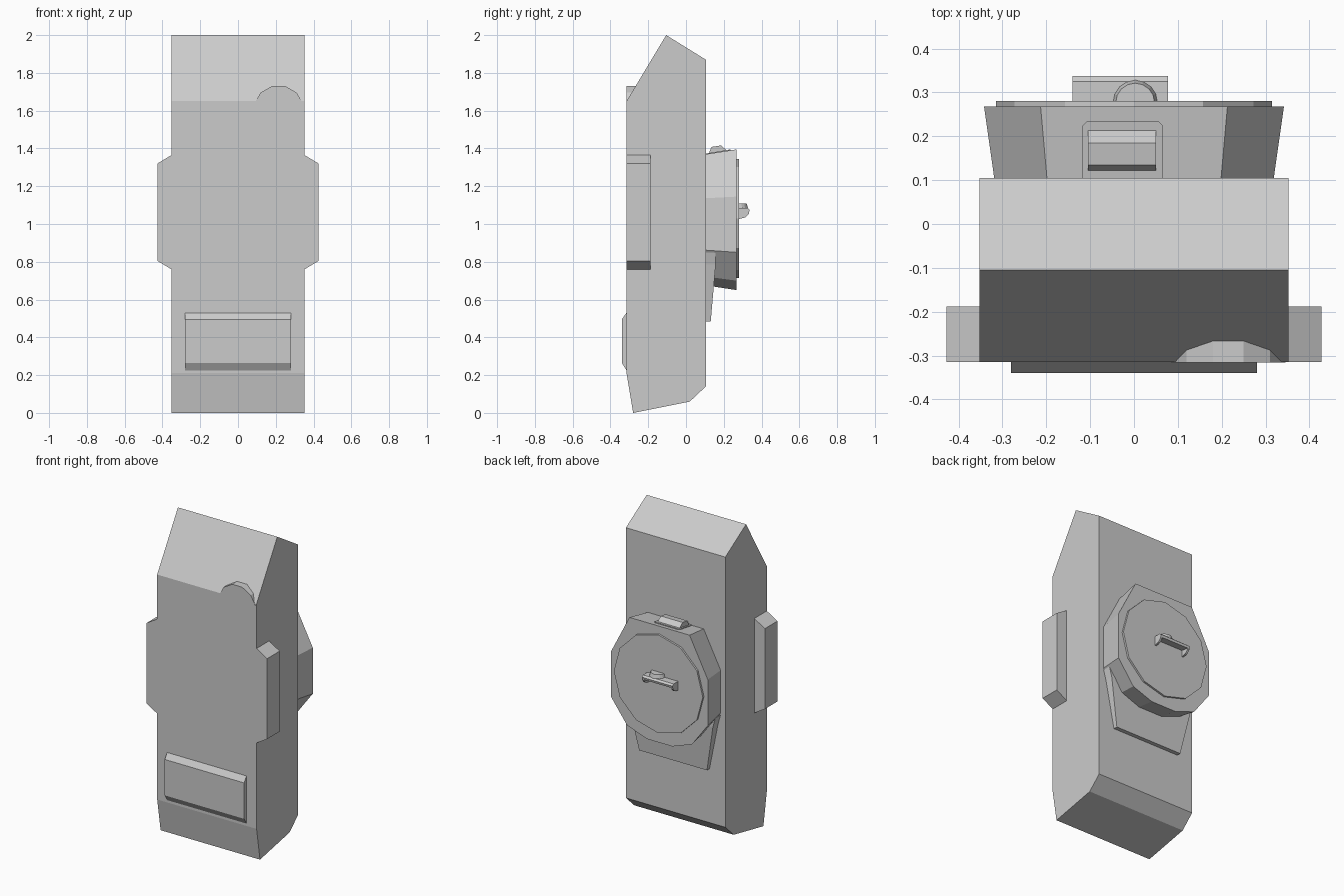
import bpy, bmesh, math

if "Cube" in bpy.data.objects:
    bpy.data.objects.remove(bpy.data.objects["Cube"])


def loft(name, rings):
    """Closed solid skinned through rings of 3D points."""
    bm = bmesh.new()
    vs = [[bm.verts.new(p) for p in r] for r in rings]
    n = len(rings[0])
    for a, b in zip(vs, vs[1:]):
        for i in range(n):
            j = (i + 1) % n
            bm.faces.new((a[i], a[j], b[j], b[i]))
    bm.faces.new(vs[0])
    bm.faces.new(vs[-1])
    bmesh.ops.recalc_face_normals(bm, faces=bm.faces)
    me = bpy.data.meshes.new(name)
    bm.to_mesh(me)
    bm.free()
    ob = bpy.data.objects.new(name, me)
    bpy.context.collection.objects.link(ob)
    return ob


def prism_x(name, yz, x0, x1):
    return loft(name, [[(x, y, z) for y, z in yz] for x in (x0, x1)])


def prism_y(name, xz, y0, y1):
    return loft(name, [[(x, y, z) for x, z in xz] for y in (y0, y1)])


def ngon(cx, cz, r, n, offset=0.0):
    return [(cx + r * math.cos(offset + i * math.tau / n),
             cz + r * math.sin(offset + i * math.tau / n)) for i in range(n)]


# Main casing: side profile with slanted top and bevelled foot
prism_x("casing", [(-.315, 1.65), (-.105, 2), (.105, 1.87), (.105, .14),
                   (.02, .06), (-.28, 0), (-.315, .21)], -.352, .352)

# Side blocks with sloped ends
for s, side in ((-1, "left"), (1, "right")):
    prism_y("side_block_" + side,
            [(s * .34, .753), (s * .352, .76), (s * .427, .805),
             (s * .427, 1.32), (s * .352, 1.365), (s * .34, 1.372)],
            -.315, -.188)

# Raised plate low on the front
prism_x("front_plate", [(-.31, .225), (-.315, .225), (-.34, .265),
                        (-.34, .495), (-.315, .53), (-.31, .53)], -.281, .281)

# Round nub breaking through the slanted top
prism_y("top_nub", ngon(.215, 1.6, .135, 12, math.radians(15)), -.3155, -.2)

# Rear drum, widening toward the back
half = [(.213, 1.395), (.342, 1.145), (.342, .85), (.23, .70), (.09, .65)]
outline = half + [(-x, z) for x, z in reversed(half)]
loft("rear_drum", [[(x * k, y, 1.02 + (z - 1.02) * k) for x, z in outline]
                   for y, k in ((.10, .93), (.268, 1.0))])
prism_y("drum_lid", ngon(0, 1.03, .315, 12), .26, .28)

# Sloped bracket beneath the drum
loft("drum_bracket", [[(-w, .1, z), (w, .1, z), (w, y, z), (-w, y, z)]
                      for w, y, z in ((.24, .131, .485), (.3, .157, .785),
                                      (.318, .157, .85))])

# Clip on top of the drum: thin base and bevelled block
loft("clip_base", [[(-.117, .105, 1.365 + h), (.065, .105, 1.365 + h),
                    (.065, .225, 1.385 + h), (.055, .235, 1.387 + h),
                    (-.107, .235, 1.387 + h), (-.117, .225, 1.385 + h)]
                   for h in (-.01, .008)])
prism_x("clip_block", [(.117, 1.365), (.135, 1.408), (.185, 1.416),
                       (.215, 1.39)], -.105, .05)

# Lid handle: thin bar with drooping ends and a half-round stop
prism_x("handle_bar", [(.275, 1.068), (.275, 1.085), (.325, 1.085),
                       (.337, 1.075), (.333, 1.06)], -.14, .077)
for i, x in enumerate((-.14, .065)):
    prism_x(f"handle_end_{i + 1}", [(.275, 1.025), (.275, 1.08), (.333, 1.078),
                                    (.333, 1.055), (.315, 1.035)], x, x + .012)
arc = [(.003 + .052 * math.cos(i * math.pi / 8),
        .277 + .052 * math.sin(i * math.pi / 8)) for i in range(9)]
loft("handle_stop", [[(x * k, .277 + (y - .277) * k, z) for x, y in arc]
                     for k, z in ((1, 1.08), (.85, 1.108))])
